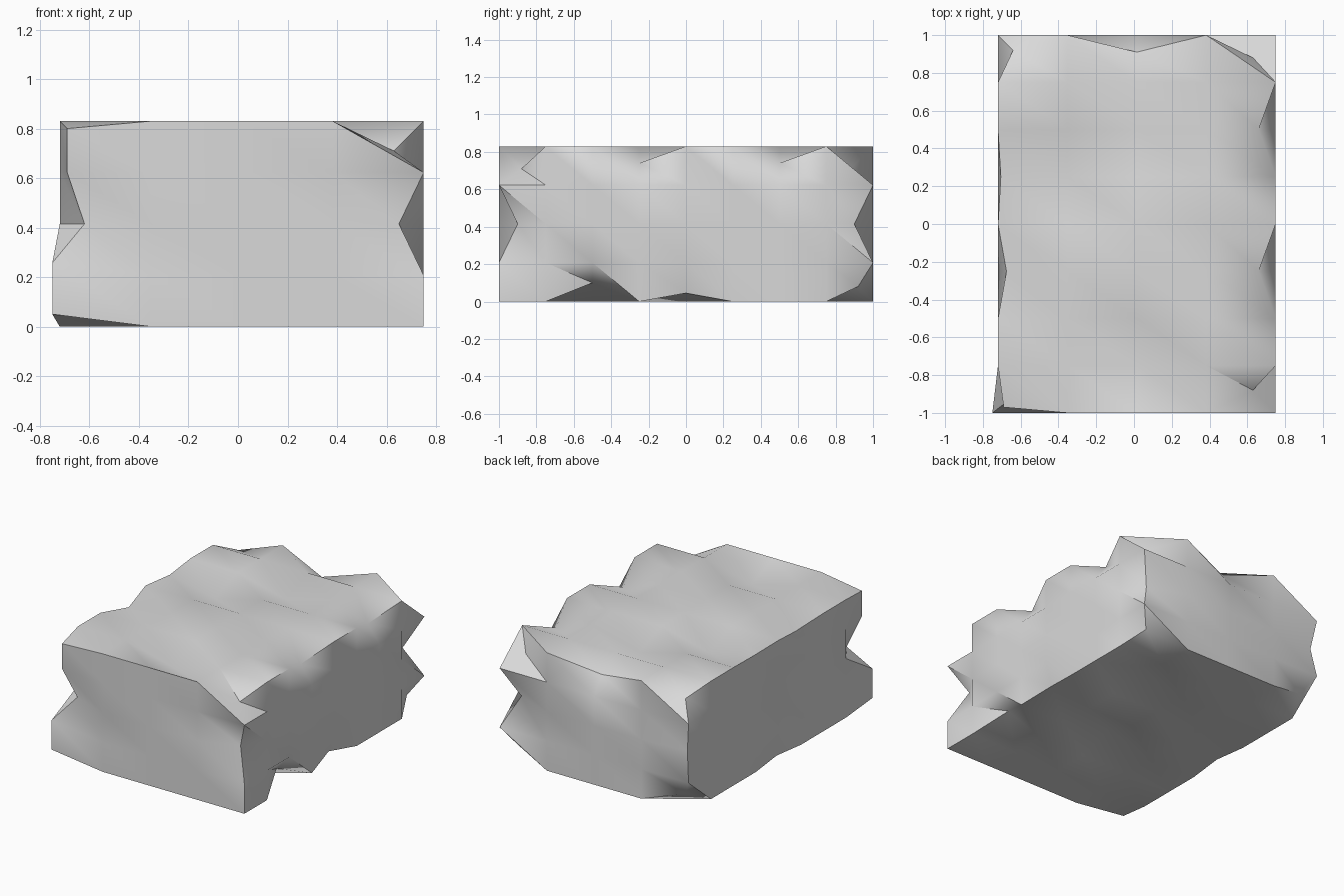
import bpy, bmesh, math

cube = bpy.data.objects.get("Cube")
if cube:
    bpy.data.objects.remove(cube, do_unlink=True)

# Single stone colour
stone = bpy.data.materials.new("stone_grey")
stone.use_nodes = True
GREY = (0.7, 0.7, 0.7, 1.0)
stone.diffuse_color = GREY
stone.node_tree.nodes["Principled BSDF"].inputs["Base Color"].default_value = GREY

# Block divided into a grid of cells along x, y and z
N = (4, 8, 4)
LOW = (-0.72, -1.0, 0.0)
HIGH = (0.75, 1.0, 0.83)

# Chips: depth -> grid points pushed that far inward from every side they lie on
CHIPS = {
    0.12: [(4, 0, 4), (4, 8, 4)],
    0.10: [(4, 0, 2), (4, 8, 2), (4, 2, 0), (0, 0, 2)],
    0.09: [(4, 3, 4), (4, 6, 4), (2, 8, 4)],
    0.08: [(0, 8, 4), (0, 8, 0), (4, 8, 0)],
    0.045: [(4, 4, 0), (0, 3, 4)],
    0.03: [(0, 0, 4), (0, 0, 3), (0, 8, 2)],
    0.015: [(0, 5, 4), (0, 4, 0)],
}
# Hollows inside the top, left and bottom faces
HOLLOWS = [(1, 5, 4), (2, 6, 4), (2, 1, 4), (0, 3, 2), (3, 6, 0), (2, 3, 0)]

depth = {idx: d for d, points in CHIPS.items() for idx in points}
depth.update({idx: 0.09 for idx in HOLLOWS})


def position(idx):
    """Grid point, pushed inward where the stone is chipped."""
    p = []
    for a in range(3):
        inward = (idx[a] == 0) - (idx[a] == N[a])
        p.append(LOW[a] + (HIGH[a] - LOW[a]) * idx[a] / N[a]
                 + inward * depth.get(idx, 0))
    # lower front left edge bulges out and up
    if idx[:2] == (0, 0) and idx[2] < 2:
        p[0] -= 0.03
        p[2] += 0.05
    return p


bm = bmesh.new()
verts = {}


def vert(idx):
    if idx not in verts:
        verts[idx] = bm.verts.new(position(idx))
    return verts[idx]


# Six gridded sides; seen from outside, every cell is cut from top left to bottom right
for a in range(3):
    b, c = (a + 1) % 3, (a + 2) % 3
    for side in (0, N[a]):
        start = 1 if (side > 0) != (a == 1) else 0
        for u in range(N[b]):
            for v in range(N[c]):
                quad = []
                for du, dv in ((0, 0), (1, 0), (1, 1), (0, 1)):
                    idx = [0, 0, 0]
                    idx[a], idx[b], idx[c] = side, u + du, v + dv
                    quad.append(vert(tuple(idx)))
                q = quad[start:] + quad[:start]
                bm.faces.new((q[0], q[1], q[2]))
                bm.faces.new((q[0], q[2], q[3]))

bmesh.ops.recalc_face_normals(bm, faces=bm.faces)
mesh = bpy.data.meshes.new("rock_block")
bm.to_mesh(mesh)
bm.free()
mesh.materials.append(stone)
rock = bpy.data.objects.new("rock_block", mesh)
bpy.context.collection.objects.link(rock)

# Soft faces with crisp rims
bpy.ops.object.select_all(action='DESELECT')
rock.select_set(True)
bpy.context.view_layer.objects.active = rock
bpy.ops.object.shade_smooth_by_angle(angle=math.radians(45))
